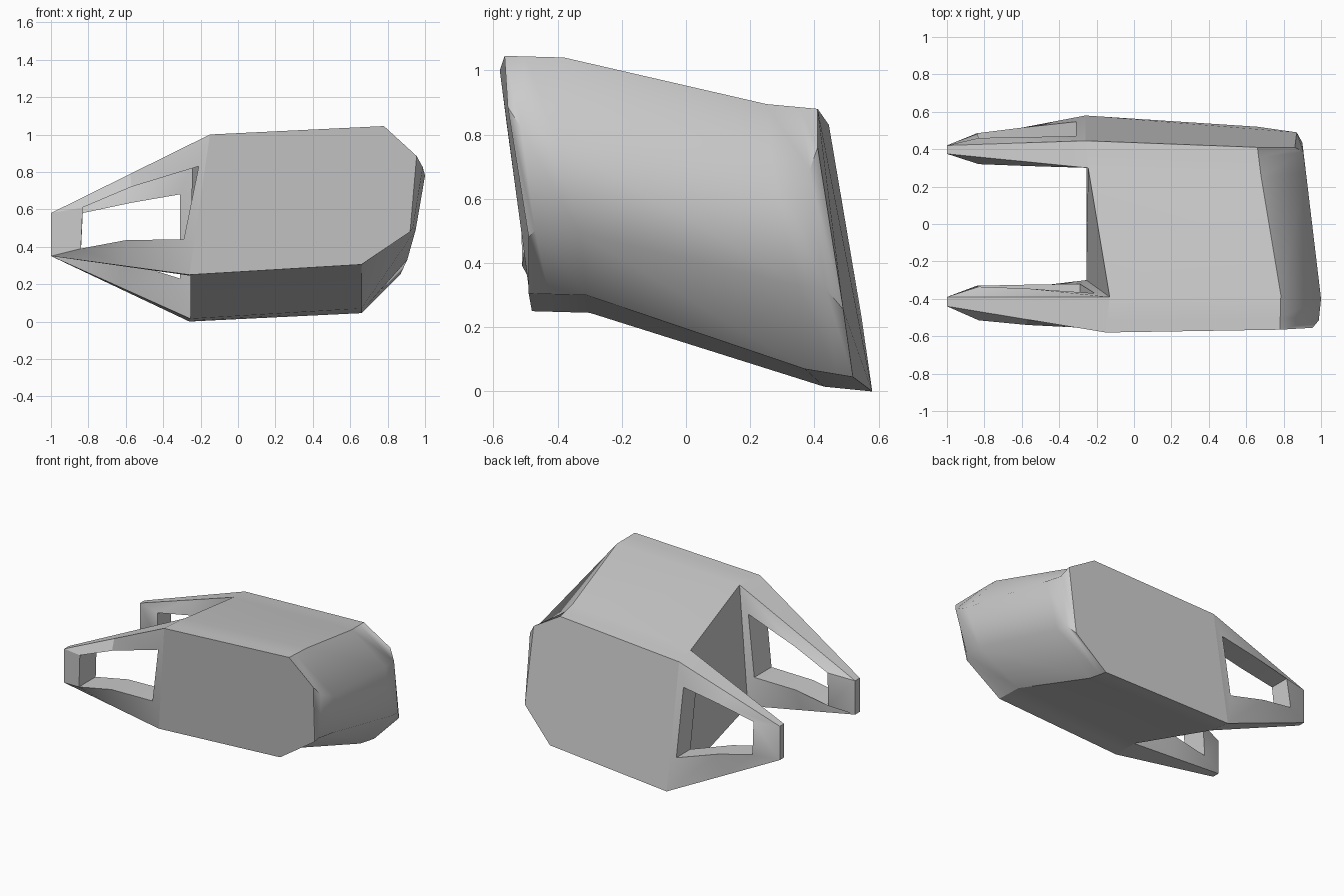
import bpy, bmesh, math
from mathutils import Vector

if "Cube" in bpy.data.objects:
    bpy.data.objects.remove(bpy.data.objects["Cube"])


def finish(name, bm, soft=()):
    """Clean normals, smooth gentle edges, keep sharp ones hard."""
    bmesh.ops.recalc_face_normals(bm, faces=bm.faces)
    soft = set(soft)
    for f in bm.faces:
        f.smooth = True
    for e in bm.edges:
        sharp = len(e.link_faces) == 2 and e.calc_face_angle() > math.radians(28)
        e.smooth = not sharp or all(v in soft for v in e.verts)
    me = bpy.data.meshes.new(name)
    bm.to_mesh(me)
    bm.free()
    ob = bpy.data.objects.new(name, me)
    bpy.context.collection.objects.link(ob)
    return ob


def vecs(pts):
    return [Vector(p) for p in pts]


# Cross-sections front to back: top left, top right, nose upper,
# nose lower, bottom right, bottom left
front_face = vecs([(-.15, -.58, 1.0), (.78, -.565, 1.045), (.955, -.555, .885),
                   (.92, -.49, .48), (.66, -.49, .305), (-.26, -.48, .25)])
front_inner = vecs([(-.13, -.39, 1.0), (.785, -.38, 1.04), (1.0, -.4, .78),
                    (.95, -.33, .49), (.66, -.31, .30), (-.255, -.3, .245)])
back_inner = vecs([(-.245, .3, .85), (.68, .25, .895), (.92, .27, .70),
                   (.905, .35, .33), (.66, .37, .07), (-.255, .43, .015)])
back_face = vecs([(-.26, .445, .83), (.66, .41, .88), (.86, .41, .76),
                  (.87, .49, .255), (.66, .52, .045), (-.26, .58, 0)])


def chamfer_ring(face, inner, upper, lower):
    ring = [a.lerp(b, .35) for a, b in zip(face, inner)]
    ring[2], ring[3] = Vector(upper), Vector(lower)
    return ring


# Main cabin: loft through the sections, capped at front and back
rings = [front_face,
         chamfer_ring(front_face, front_inner, (.988, -.515, .825), (.935, -.47, .5)),
         front_inner, back_inner,
         chamfer_ring(back_face, back_inner, (.905, .385, .69), (.9, .435, .32)),
         back_face]
bm = bmesh.new()
vr = [[bm.verts.new(p) for p in r] for r in rings]
for k in range(5):
    for i in range(6):
        if i == 5 and k != 2:      # left side is open where the arms join
            continue
        j = (i + 1) % 6
        bm.faces.new((vr[k][i], vr[k][j], vr[k + 1][j], vr[k + 1][i]))
bm.faces.new(vr[0])
bm.faces.new(vr[5])
finish("cabin_body", bm, [v for r in vr[1:5] for v in r[2:4]])


def arm(name, outer, inner, tip_y, hole, hole_y):
    """Tapered side arm with a window; sheets are outline and hole loops."""
    bm = bmesh.new()
    loops = []
    for root, ty, hy in zip((outer, inner), tip_y, hole_y):
        top, bot = root[0], root[5]
        t, b = Vector((-1, ty, .58)), Vector((-1, ty, .35))
        rim = [t, t.lerp(top, .5), top, bot, b.lerp(bot, .5), b]
        window = [(x, y, z) for (x, z), y in zip(hole, hy)]
        loops.append([[bm.verts.new(p) for p in pts] for pts in (rim, window)])
    (ro, ho), (ri, hi) = loops
    for i in range(6):
        j = (i + 1) % 6
        for a, b in ((ro, ho), (hi, ri), (ho, hi), (ri, ro)):
            if a is ri and i == 2:     # root stays open against the cabin
                continue
            bm.faces.new((a[i], a[j], b[j], b[i]))
    finish(name, bm)


# Window loops: upper tip end, mid, root, then lower root, mid, tip end
arm("front_arm", front_face, front_inner, (-.44, -.39),
    [(-.83, .61), (-.57, .72), (-.21, .83), (-.29, .44), (-.6, .435), (-.84, .39)],
    [(-.515, -.54, -.558, -.505, -.505, -.51), (-.335, -.345, -.37, -.32, -.325, -.33)])
arm("back_arm", back_face, back_inner, (.42, .375),
    [(-.83, .58), (-.57, .635), (-.31, .68), (-.31, .23), (-.6, .32), (-.84, .37)],
    [(.46, .465, .47, .547, .515, .485), (.32, .31, .325, .395, .355, .335)])
